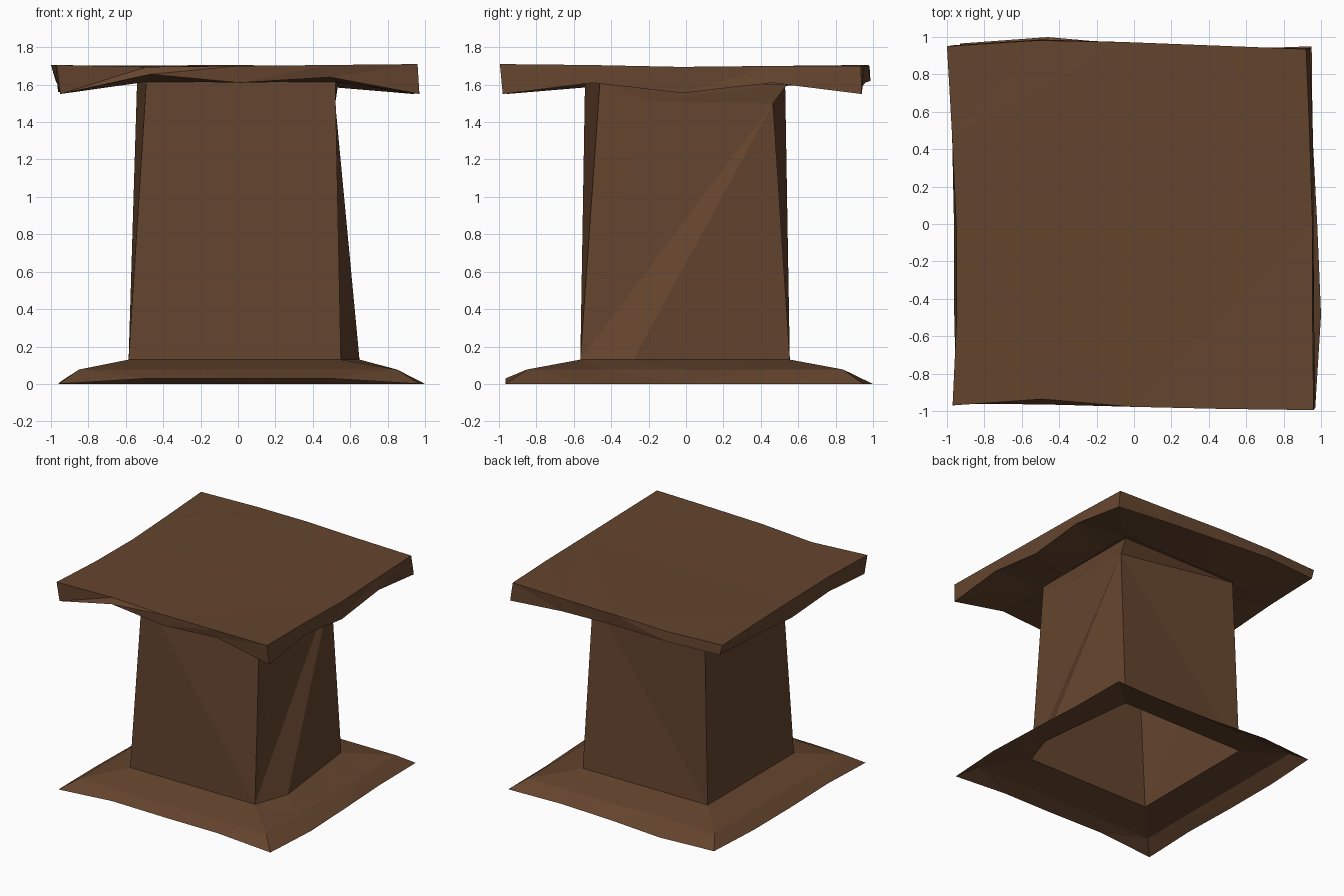
import bpy, bmesh
from mathutils import Vector

if "Cube" in bpy.data.objects:
    bpy.data.objects.remove(bpy.data.objects["Cube"])

wood = bpy.data.materials.new("dark_brown_wood")
wood.diffuse_color = (0.127, 0.058, 0.027, 1)
wood.use_nodes = True
wood.node_tree.nodes["Principled BSDF"].inputs["Base Color"].default_value = wood.diffuse_color

OUT = [(0, -1), (1, 0), (0, 1), (-1, 0)]   # front, right, back, left


def ring(corners, zs, push=None):
    """Four-sided loop, four points per side, from front left anticlockwise."""
    push = push or [0] * 16
    pts = []
    for s in range(4):
        a, b = Vector(corners[s]), Vector(corners[(s + 1) % 4])
        for k in range(4):
            i = s * 4 + k
            p = a.lerp(b, k / 4) + Vector(OUT[s]) * push[i]
            z = zs[i] if isinstance(zs, list) else zs
            pts.append((p.x, p.y, z))
    return pts


def finish(name, bm):
    bmesh.ops.triangulate(bm, faces=[f for f in bm.faces if len(f.verts) > 3])
    me = bpy.data.meshes.new(name)
    bm.to_mesh(me)
    bm.free()
    me.materials.append(wood)
    ob = bpy.data.objects.new(name, me)
    bpy.context.collection.objects.link(ob)


def loft(name, rings, cap=False):
    bm = bmesh.new()
    loops = [[bm.verts.new(p) for p in r] for r in rings]
    for a, b in zip(loops, loops[1:]):
        for i in range(16):
            j = (i + 1) % 16
            bm.faces.new((a[i], a[j], b[j], b[i]))
    if cap:
        bm.faces.new(loops[-1])
    finish(name, bm)


# Flared base, an open sheet that meets the shaft
shaft_foot = [(-0.585, -0.565), (0.55, -0.565), (0.55, 0.555), (-0.585, 0.555)]
outer = ring([(-0.96, -0.96), (0.97, -0.965), (0.95, 0.95), (-0.93, 0.965)],
             [0, .03, .03, .03, 0, 0, 0, 0, 0, 0, 0, 0, 0, 0, 0, .01],
             [0, -.01, 0, 0, 0, .035, .02, 0, 0, -.02, 0, .038, 0, .02, .01, 0])
middle = ring([(-0.85, -0.85), (0.85, -0.85), (0.85, 0.84), (-0.85, 0.84)], 0.077)
inner = ring(shaft_foot, 0.13, [0, 0, 0, 0, 0, .1, .067, .033] + [0] * 8)
loft("flared_base", [outer, middle, inner])

# Hollow shaft with a bulge low on the right and a chipped rear right top corner
bm = bmesh.new()
pts = {
    "fl0": (-0.585, -0.565, .13), "fr0": (0.55, -0.565, .13),
    "bulge": (0.65, -0.285, .125),
    "br0": (0.55, 0.555, .13), "bl0": (-0.585, 0.555, .13),
    "fl1": (-0.49, -0.54, 1.62), "fr1": (0.52, -0.46, 1.62),
    "chip": (0.515, -0.2, 1.51), "low": (0.52, 0.465, 1.5),
    "br1": (0.535, 0.54, 1.6), "bl1": (-0.54, 0.53, 1.61),
}
v = {k: bm.verts.new(p) for k, p in pts.items()}
for f in ("fl0 fr0 fr1 fl1", "fr0 bulge low", "bulge br0 low", "fr0 low chip",
          "fr0 chip fr1", "chip low br1", "fr1 chip br1",
          "br0 bl0 low", "bl0 bl1 low", "low bl1 br1", "bl0 fl0 fl1 bl1"):
    bm.faces.new([v[k] for k in f.split()])
finish("shaft", bm)

# Warped top slab: underside, wavy edge, flat top
neck = ring([pts[k][:2] for k in ("fl1", "fr1", "br1", "bl1")], 1.615)
lower = ring([(-0.95, -0.96), (0.97, -0.98), (0.94, 0.94), (-0.975, 0.955)],
             [1.55, 1.655, 1.61, 1.64, 1.55, 1.61, 1.555, 1.61,
              1.55, 1.59, 1.61, 1.62, 1.62, 1.59, 1.56, 1.59],
             [0, 0, .005, 0, 0, 0, .005, .01, 0, 0, .01, .035, 0, -.01, 0, .005])
upper = ring([(-0.97, -0.97), (0.96, -0.995), (0.92, 0.935), (-1.0, 0.95)],
             [1.705, 1.695, 1.70, 1.705, 1.71, 1.705, 1.695, 1.70,
              1.70, 1.70, 1.705, 1.70, 1.705, 1.70, 1.695, 1.70],
             [0, -.04, -.005, 0, 0, .005, .015, .01,
              0, .015, .03, .035, 0, -.02, -.035, -.03])
loft("top_slab", [neck, lower, upper], cap=True)
